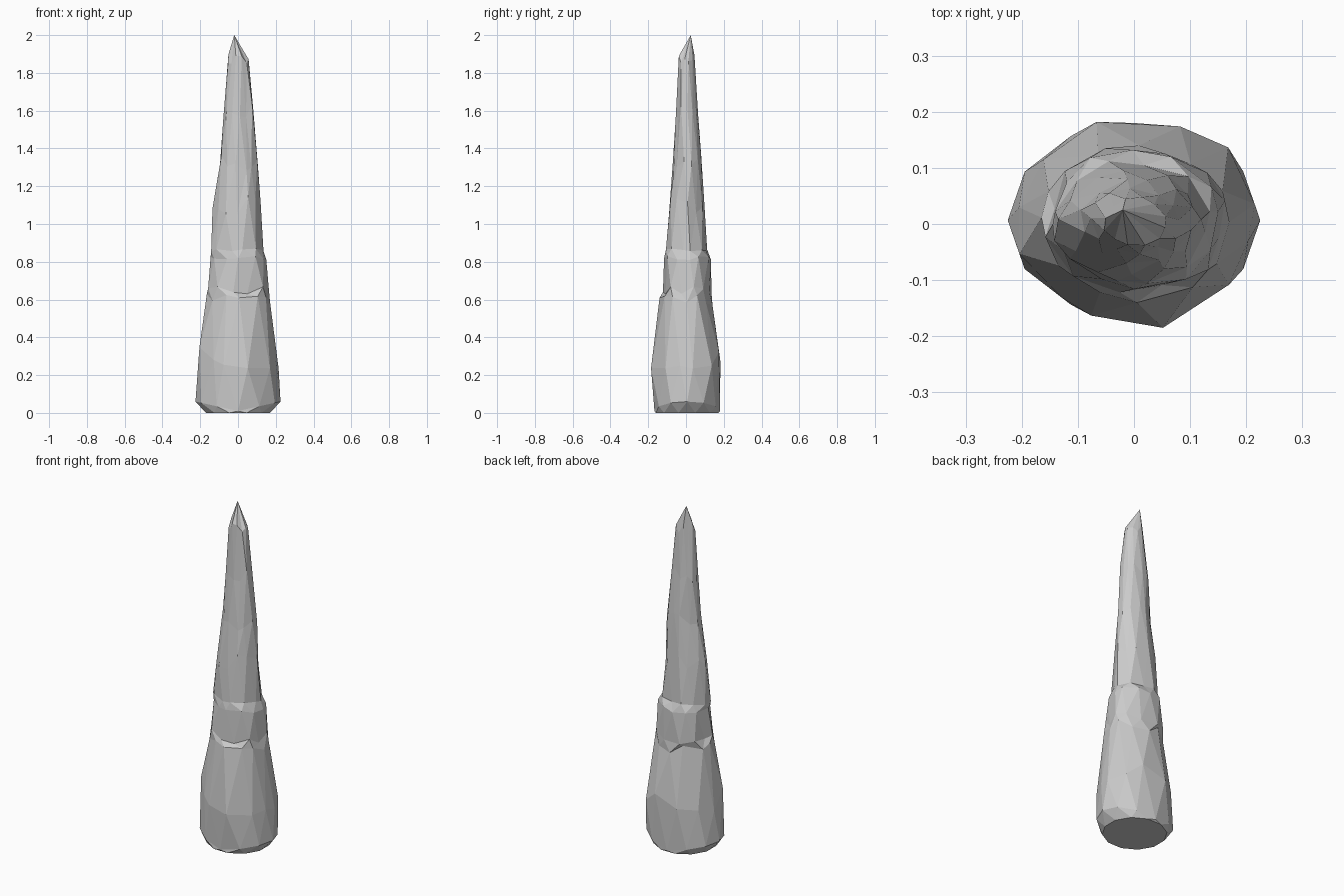
import bpy
import bmesh
import random
from math import cos, sin, pi

SIDES = 12

# Rings from foot to tip: height, left/right extent, front/back extent, roughness
RINGS = [
    (0.00, -0.17, 0.17, -0.16, 0.17, 0),
    (0.01, -0.225, 0.225, -0.167, 0.18, 0),
    (0.29, -0.205, 0.215, -0.185, 0.182, 0.06),
    (0.60, -0.165, 0.17, -0.14, 0.14, 0.03),
    (0.65, -0.158, 0.162, -0.122, 0.135, 0.02),
    (0.82, -0.145, 0.15, -0.116, 0.132, 0.01),
    (0.86, -0.142, 0.135, -0.106, 0.112, 0.01),
    (1.10, -0.135, 0.12, -0.09, 0.095, 0.05),
    (1.33, -0.095, 0.105, -0.07, 0.08, 0.05),
    (1.60, -0.077, 0.08, -0.054, 0.064, 0.04),
    (1.87, -0.053, 0.057, -0.038, 0.048, 0.03),
]
TIP = (-0.02, 0.025, 2.0)


def make_material(name, shade):
    mat = bpy.data.materials.new(name)
    mat.use_nodes = True
    colour = (shade, shade, shade, 1)
    mat.diffuse_color = colour
    mat.node_tree.nodes["Principled BSDF"].inputs["Base Color"].default_value = colour
    return mat


def fit(values, low, high):
    """Stretch values so that they span exactly low to high."""
    smallest, largest = min(values), max(values)
    return [low + (v - smallest) / (largest - smallest) * (high - low) for v in values]


def rock_ring(bm, index, ring, rng):
    """Add one irregular ring of vertices, staggered against the ring below."""
    height, left, right, front, back, rough = ring
    stagger = 0.5 if index % 2 == 0 else 0
    wobble = 0.22 if rough else 0
    angles = [2 * pi * (i + stagger + rng.uniform(-wobble, wobble)) / SIDES
              for i in range(SIDES)]
    radii = [1 + rng.uniform(-wobble, wobble) * 0.3 for _ in angles]
    xs = fit([r * cos(a) for r, a in zip(radii, angles)], left, right)
    ys = fit([r * sin(a) for r, a in zip(radii, angles)], front, back)
    zs = [height + rng.uniform(-rough, rough) for _ in angles]
    if index == 1:
        # The rim lifts off the ground towards both sides
        zs = [height + 0.05 * abs(cos(a)) for a in angles]
    return [bm.verts.new(point) for point in zip(xs, ys, zs)]


def build_spike():
    rng = random.Random(4)
    bm = bmesh.new()
    rings = [rock_ring(bm, i, ring, rng) for i, ring in enumerate(RINGS)]

    # Underside
    bm.faces.new(list(reversed(rings[0])))

    # Staggered triangular facets between neighbouring rings
    for index, (low, high) in enumerate(zip(rings, rings[1:])):
        for i in range(SIDES):
            j = (i + 1) % SIDES
            if index % 2 == 0:
                bm.faces.new((low[i], high[j], high[i]))
                bm.faces.new((low[i], low[j], high[j]))
            else:
                bm.faces.new((low[i], low[j], high[i]))
                bm.faces.new((low[j], high[j], high[i]))

    # Pointed tip
    tip = bm.verts.new(TIP)
    top = rings[-1]
    for i in range(SIDES):
        bm.faces.new((top[i], top[(i + 1) % SIDES], tip))

    bmesh.ops.recalc_face_normals(bm, faces=bm.faces[:])
    mesh = bpy.data.meshes.new("rock_spike")
    bm.to_mesh(mesh)
    bm.free()
    return mesh


default_cube = bpy.data.objects.get("Cube")
if default_cube:
    bpy.data.objects.remove(default_cube, do_unlink=True)

spike = bpy.data.objects.new("rock_spike", build_spike())
spike.data.materials.append(make_material("grey_stone", 0.6))
bpy.context.collection.objects.link(spike)
